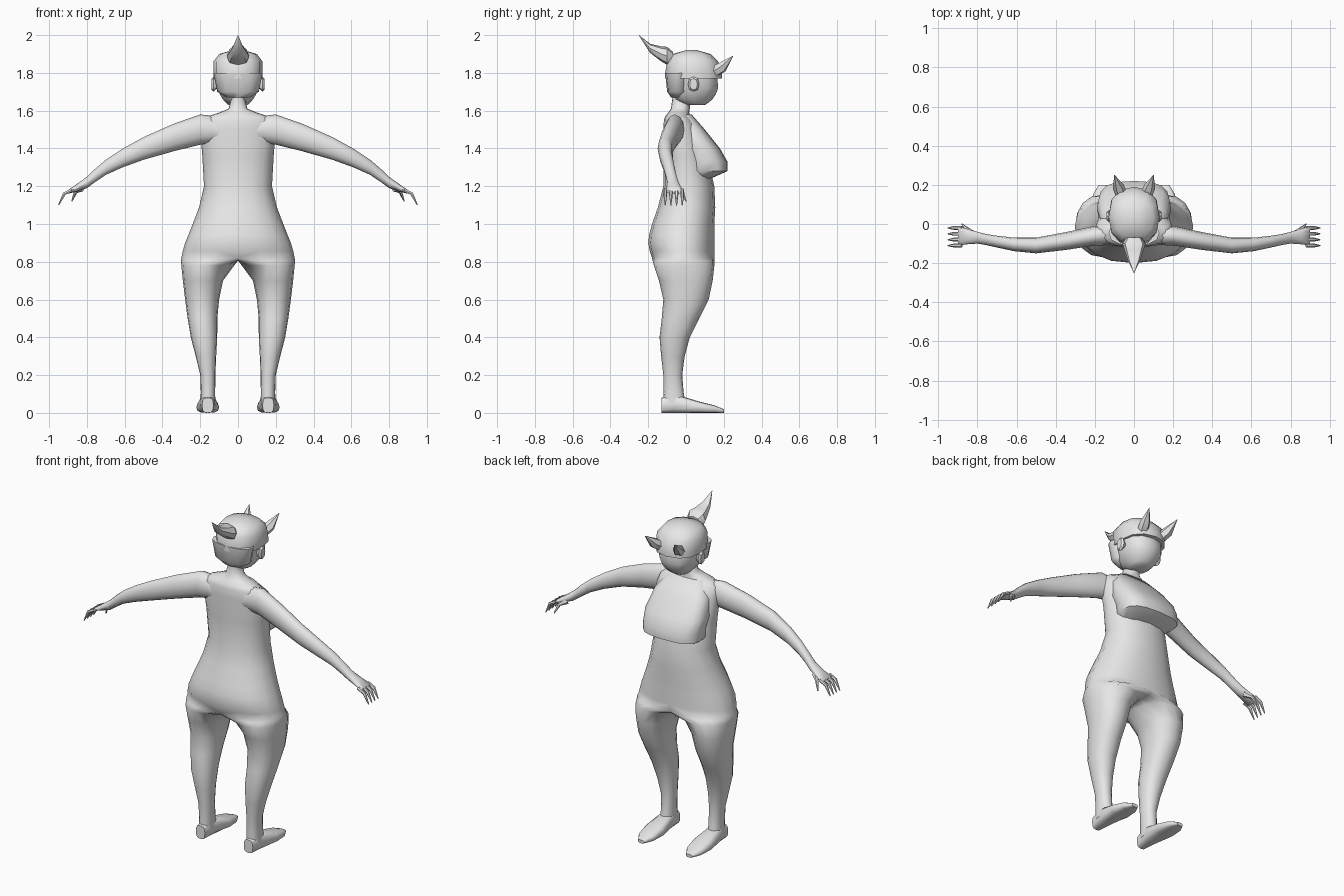
import bpy, bmesh, math
from mathutils import Vector

cube = bpy.data.objects.get("Cube")
if cube:
    bpy.data.objects.remove(cube, do_unlink=True)

GREY = (.8, .8, .8, 1)
clay = bpy.data.materials.new("light_grey")
clay.use_nodes = True
clay.diffuse_color = GREY
clay.node_tree.nodes["Principled BSDF"].inputs["Base Color"].default_value = GREY


def finish(name, bm, mirror, angle):
    """Turn a bmesh into a smooth-shaded object, mirrored across x if asked."""
    mesh = bpy.data.meshes.new(name)
    bm.to_mesh(mesh)
    bm.free()
    mesh.materials.append(clay)
    obj = bpy.data.objects.new(name, mesh)
    bpy.context.collection.objects.link(obj)
    bpy.ops.object.select_all(action="DESELECT")
    obj.select_set(True)
    bpy.context.view_layer.objects.active = obj
    bpy.ops.object.shade_smooth_by_angle(angle=math.radians(angle))
    if mirror:
        obj.modifiers.new("Mirror", "MIRROR")


def skin(bm, loops):
    """Bridge successive vertex loops and cap both ends."""
    for low, high in zip(loops, loops[1:]):
        for i in range(len(low)):
            bm.faces.new((low[i - 1], low[i], high[i], high[i - 1]))
    bm.faces.new(loops[0])
    bm.faces.new(loops[-1])
    bmesh.ops.recalc_face_normals(bm, faces=bm.faces)


def add_between(rings):
    """Insert one ring between each pair, on a smooth curve through them all."""
    padded = [rings[0], *rings, rings[-1]]
    result = []
    for before, start, end, after in zip(padded, padded[1:], padded[2:], padded[3:]):
        middle = [(9 * (b + c) - a - d) / 16 for a, b, c, d in zip(before, start, end, after)]
        result += [start, middle]
    return result + [rings[-1]]


def loft(name, axis, rings, sides=12, power=2.4, mirror=False, half=False, curved=True, angle=50):
    """Skin rings of (x, y, z, radius u, radius v) that lie square to one axis."""
    u, v = {"x": (1, 2), "y": (0, 2), "z": (0, 1)}[axis]
    bm = bmesh.new()
    loops = []
    for *centre, radius_u, radius_v in add_between(rings) if curved else rings:
        loop = []
        for i in range(sides):
            turn = math.tau * i / sides
            c, s = math.cos(turn), math.sin(turn)
            point = Vector(centre)
            point[u] += radius_u * math.copysign(abs(c) ** (2 / power), c)
            point[v] += radius_v * math.copysign(abs(s) ** (2 / power), s)
            if half and point.x < .001:
                point.x = 0
            loop.append(bm.verts.new(point))
        loops.append(loop)
    skin(bm, loops)
    if half:  # open the centre plane so both halves join
        inner = [f for f in bm.faces if all(vert.co.x == 0 for vert in f.verts)]
        bmesh.ops.delete(bm, geom=inner, context="FACES")
    finish(name, bm, mirror, angle)


def tube(name, points, radii, sides=6):
    """Mirrored pair of round, tapering tubes along a path."""
    path = [Vector(p) for p in points]
    bm = bmesh.new()
    loops = []
    for k, (point, radius) in enumerate(zip(path, radii)):
        heading = path[min(k + 1, len(path) - 1)] - path[max(k - 1, 0)]
        rotation = heading.to_track_quat("Z", "Y")
        angles = [math.tau * i / sides for i in range(sides)]
        loops.append([bm.verts.new(point + rotation @ Vector((math.cos(a), math.sin(a), 0)) * radius)
                      for a in angles])
    skin(bm, loops)
    finish(name, bm, mirror=True, angle=50)


def central(*rows):
    """Rings on the centre plane from (height, half width, back, front)."""
    return [(0, (back + front) / 2, z, width, (front - back) / 2)
            for z, width, back, front in rows]


# Legs flow into the torso and neck as one skin, built as a half
legs = [(.16, -.06, .04, .04, .06), (.16, -.07, .2, .04, .05), (.18, -.06, .4, .07, .08),
        (.19, 0, .6, .09, .12), (.16, -.01, .78, .14, .16)]
torso = central((.82, .3, -.18, .15), (.9, .28, -.2, .15), (1, .24, -.18, .15),
                (1.2, .18, -.12, .15), (1.5, .2, -.12, .07), (1.57, .16, -.11, .02),
                (1.61, .05, -.08, .02), (1.7, .04, -.07, .02))
loft("body", "z", legs + torso, sides=16, power=2.2, mirror=True, half=True, angle=70)

# Bust: one broad mass with a sharp underside
bust = central((1.24, .13, 0, .13), (1.28, .18, 0, .22), (1.33, .18, 0, .22),
               (1.4, .19, -.02, .18), (1.5, .17, -.05, .1), (1.58, .11, -.07, .03))
loft("bust", "z", bust, sides=16, power=2.8, curved=False)

# Feet: flat soles, so each ring is centred at its own half height
sole = [(-.13, .03, .04), (-.06, .04, .05), (.07, .06, .03), (.15, .05, .02), (.2, .02, .01)]
loft("feet", "y", [(.16, y, tall, wide, tall) for y, wide, tall in sole],
     power=3, mirror=True, curved=False)

# Arms and palms
loft("arms", "x", [(.1, -.06, 1.49, .05, .06), (.2, -.06, 1.5, .05, .08),
                   (.5, -.11, 1.4, .04, .06), (.7, -.09, 1.3, .03, .04),
                   (.8, -.07, 1.22, .03, .03), (.9, -.06, 1.17, .05, .01)],
     power=2, mirror=True, angle=60)

# Fingers and thumbs
for k, finger in enumerate(["index", "middle", "ring", "little"]):
    y = -.02 - .03 * k
    tube(finger + "_fingers", [(.88, y, 1.18), (.92, y, 1.16), (.95, y, 1.1)], [.01, .01, .003])
tube("thumbs", [(.83, -.05, 1.19), (.86, -.02, 1.17), (.88, 0, 1.12)], [.02, .01, .003])

# Face, hair and ears
face = central((1.63, .05, 0, .1), (1.66, .08, -.06, .14), (1.72, .11, -.08, .17),
               (1.8, .12, -.09, .16))
loft("face", "z", face)
nape = central((1.67, .06, -.08, 0), (1.7, .11, -.1, .01), (1.8, .13, -.11, .02))
loft("hair_back", "z", nape, curved=False)
crown = central((1.77, .13, -.11, .19), (1.8, .13, -.11, .19), (1.86, .13, -.1, .17),
                (1.9, .1, -.07, .13), (1.92, .03, 0, .06))
loft("hair_cap", "z", crown, curved=False)
loft("ears", "x", [(.11, .04, 1.74, .02, .02), (.13, .04, 1.74, .03, .04),
                   (.14, .04, 1.74, .02, .03)], sides=8, mirror=True, curved=False, angle=30)

# Spiked front locks and the swept-up tail of hair
tube("front_locks", [(.06, .14, 1.8), (.08, .19, 1.83), (.1, .25, 1.89)], [.03, .03, .001])
tail = [(-.07, 1.88, .04), (-.1, 1.89, .06), (-.13, 1.9, .05), (-.19, 1.93, .03), (-.25, 2, .001)]
loft("hair_tail", "y", [(0, y, z, wide, wide * .8) for y, z, wide in tail],
     sides=8, curved=False, angle=40)
